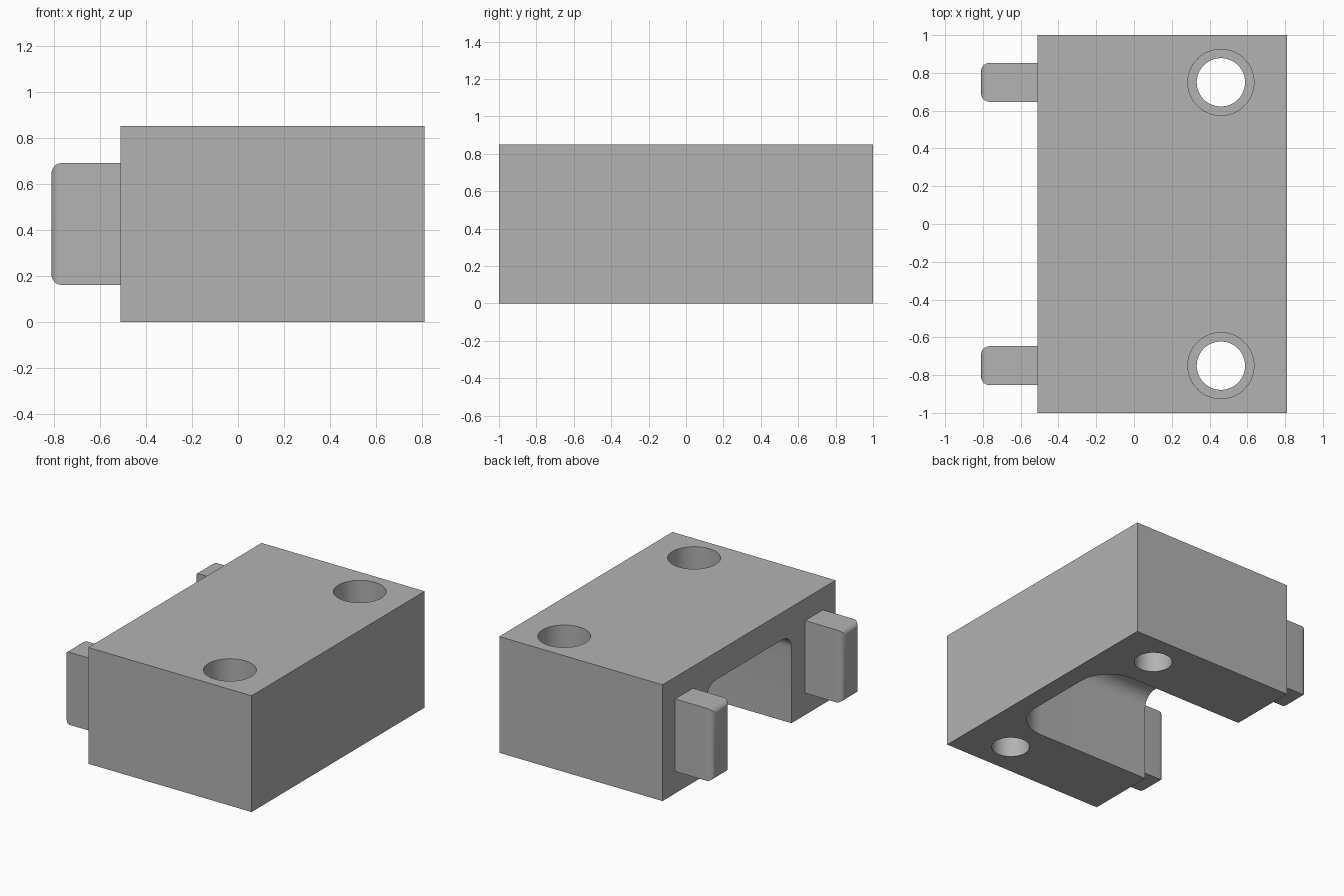
import bpy
import bmesh
from math import radians
from mathutils import Matrix, Vector

if "Cube" in bpy.data.objects:
    bpy.data.objects.remove(bpy.data.objects["Cube"])

grey = bpy.data.materials.new("plain grey")
grey.use_nodes = True
colour = (0.45, 0.45, 0.45, 1)
grey.diffuse_color = colour
grey.node_tree.nodes["Principled BSDF"].inputs["Base Color"].default_value = colour


def make_object(name, bm):
    mesh = bpy.data.meshes.new(name)
    bmesh.ops.recalc_face_normals(bm, faces=bm.faces)
    bm.to_mesh(mesh)
    bm.free()
    mesh.materials.append(grey)
    obj = bpy.data.objects.new(name, mesh)
    bpy.context.collection.objects.link(obj)
    return obj


def box_mesh(low, high):
    low, high = Vector(low), Vector(high)
    bm = bmesh.new()
    matrix = Matrix.Translation((low + high) / 2) @ Matrix.Diagonal((*(high - low), 1))
    bmesh.ops.create_cube(bm, size=1, matrix=matrix)
    return bm


def round_edges(bm, radius, segments, rule):
    """Round every edge whose two ends both satisfy the rule."""
    edges = [e for e in bm.edges if rule(e, *[v.co for v in e.verts])]
    bmesh.ops.bevel(bm, geom=edges, offset=radius, segments=segments,
                    profile=0.5, affect='EDGES', clamp_overlap=False)


def cylinder(name, radius, x, y, z_low, z_high):
    bm = bmesh.new()
    bmesh.ops.create_cone(bm, cap_ends=True, segments=64, radius1=radius, radius2=radius,
                          depth=z_high - z_low,
                          matrix=Matrix.Translation((x, y, (z_low + z_high) / 2)))
    return make_object(name, bm)


def smooth(obj):
    bpy.ops.object.select_all(action='DESELECT')
    obj.select_set(True)
    bpy.context.view_layer.objects.active = obj
    bpy.ops.object.shade_smooth_by_angle(angle=radians(30))


def cut(target, cutter):
    mod = target.modifiers.new("cut", 'BOOLEAN')
    mod.operation = 'DIFFERENCE'
    mod.solver = 'EXACT'
    mod.object = cutter
    bpy.context.view_layer.objects.active = target
    bpy.ops.object.modifier_apply(modifier=mod.name)
    bpy.data.objects.remove(cutter)


# Main block
block = make_object("block", box_mesh((-0.51, -1, 0), (0.81, 1, 0.85)))

# Pocket open at the underside and one end, with rounded corners and ceiling
WALL, CEILING = 0.67, 0.65
pocket = box_mesh((-1, -0.49, -0.5), (WALL, 0.49, CEILING))
round_edges(pocket, 0.25, 12,
            lambda e, a, b: abs(a.z - b.z) > 0.5 and a.x > 0 and b.x > 0)
round_edges(pocket, 0.1, 8,
            lambda e, a, b: min(a.z, b.z) > CEILING - 0.01 and max(a.x, b.x) > -0.9)
cut(block, make_object("pocket_cutter", pocket))

# Counterbored screw holes
for side in (-1, 1):
    cut(block, cylinder("hole_cutter", 0.128, 0.46, side * 0.75, -0.2, 1))
    cut(block, cylinder("counterbore_cutter", 0.175, 0.46, side * 0.75, 0.45, 1))
smooth(block)

# Two tabs with rounded outer ends
for name, y in (("front_tab", -0.75), ("back_tab", 0.75)):
    tab = box_mesh((-0.81, y - 0.103, 0.16), (-0.5, y + 0.103, 0.69))
    round_edges(tab, 0.045, 6, lambda e, a, b: max(a.x, b.x) < -0.8)
    smooth(make_object(name, tab))
